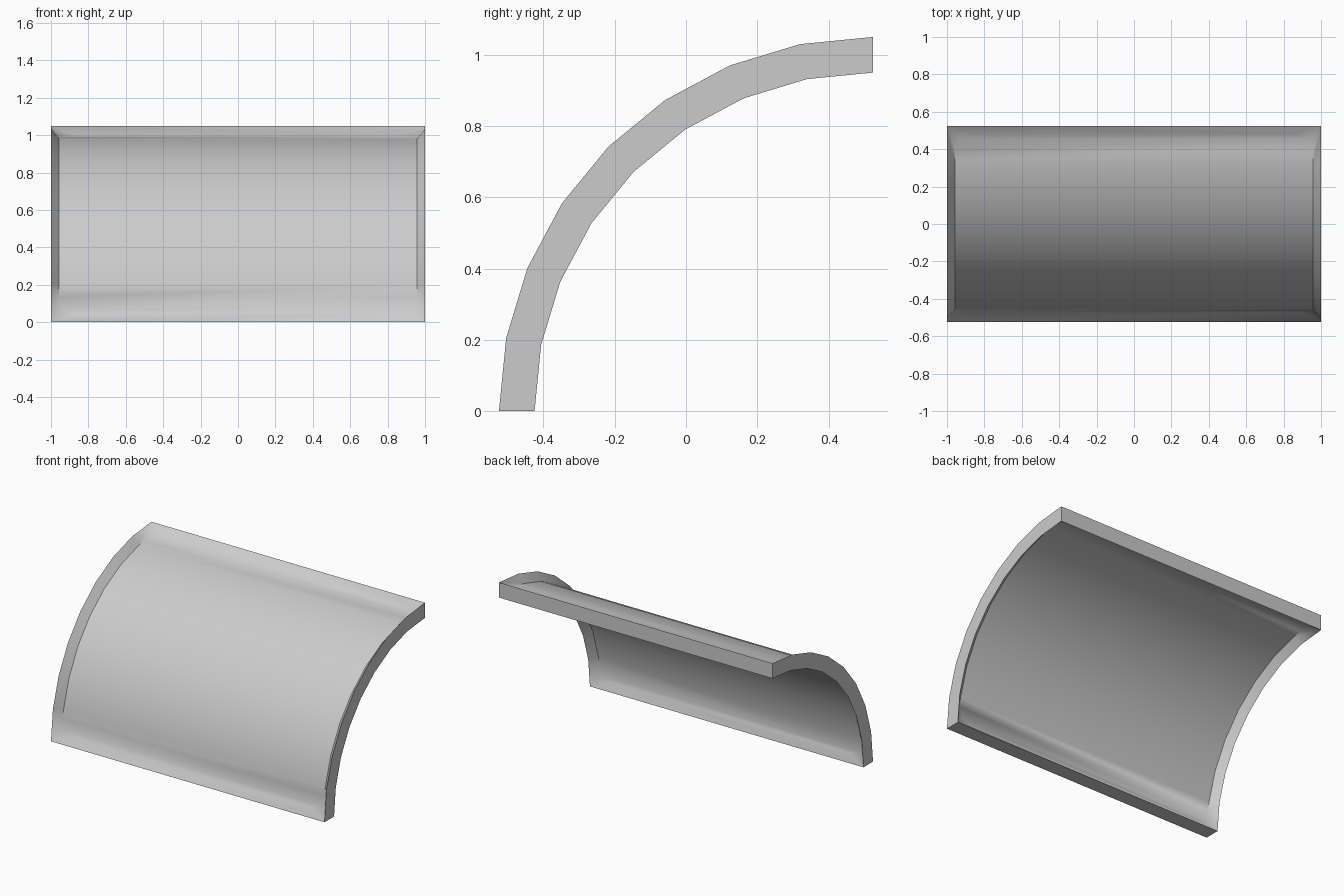
import bpy, bmesh, math

if "Cube" in bpy.data.objects:
    bpy.data.objects.remove(bpy.data.objects["Cube"])

SEG = 8
STEP = math.pi / 2 / SEG
CY = 0.525            # arc centre in y (z = 0)

bm = bmesh.new()


def point(x, ang, r):
    """Vertex on the faceted quarter cylinder of radius r."""
    k = min(int(ang / STEP + 1e-6), SEG - 1)
    t = ang - k * STEP - STEP / 2
    rad = r * math.cos(STEP / 2) / math.cos(t)
    return bm.verts.new((x, CY - rad * math.cos(ang), rad * math.sin(ang)))


# Panel rows: (angle, half width, matching rim vertex), with rounded corners
corner = [(0.044, 0.865), (0.070, 0.932), (0.137, 0.957)]
rows = [(a, x, 0) for a, x in corner]
rows += [(k * STEP, 0.957, k) for k in range(1, SEG)]
rows += [(math.pi / 2 - a, x, SEG) for a, x in reversed(corner)]


def skin(rim_r, panel_r):
    """Recessed panel plus sloping rim; returns the outer rim vertices."""
    rim = [[point(s, k * STEP, rim_r) for k in range(SEG + 1)] for s in (-1, 1)]
    pan = [[point(s * x, a, panel_r) for a, x, _ in rows] for s in (-1, 1)]
    for i in range(len(rows) - 1):
        bm.faces.new((pan[0][i], pan[1][i], pan[1][i + 1], pan[0][i + 1]))
        a, b = rows[i][2], rows[i + 1][2]
        for s in (0, 1):
            f = [pan[s][i], pan[s][i + 1], rim[s][b]]
            if a != b:
                f.append(rim[s][a])
            bm.faces.new(f)
    for e, p in ((0, 0), (SEG, -1)):
        bm.faces.new((rim[0][e], rim[1][e], pan[1][p], pan[0][p]))
    return rim


outer = skin(1.05, 0.999)
inner = skin(0.95, 0.996)

# Border edge faces joining the two skins
for s in (0, 1):
    for k in range(SEG):
        bm.faces.new((outer[s][k], outer[s][k + 1], inner[s][k + 1], inner[s][k]))
for e in (0, SEG):
    bm.faces.new((outer[0][e], outer[1][e], inner[1][e], inner[0][e]))

bmesh.ops.recalc_face_normals(bm, faces=bm.faces)
mesh = bpy.data.meshes.new("curved_panel")
bm.to_mesh(mesh)
bm.free()
obj = bpy.data.objects.new("curved_panel", mesh)
bpy.context.collection.objects.link(obj)
bpy.context.view_layer.objects.active = obj
obj.select_set(True)
bpy.ops.object.shade_smooth_by_angle(angle=math.radians(30))
